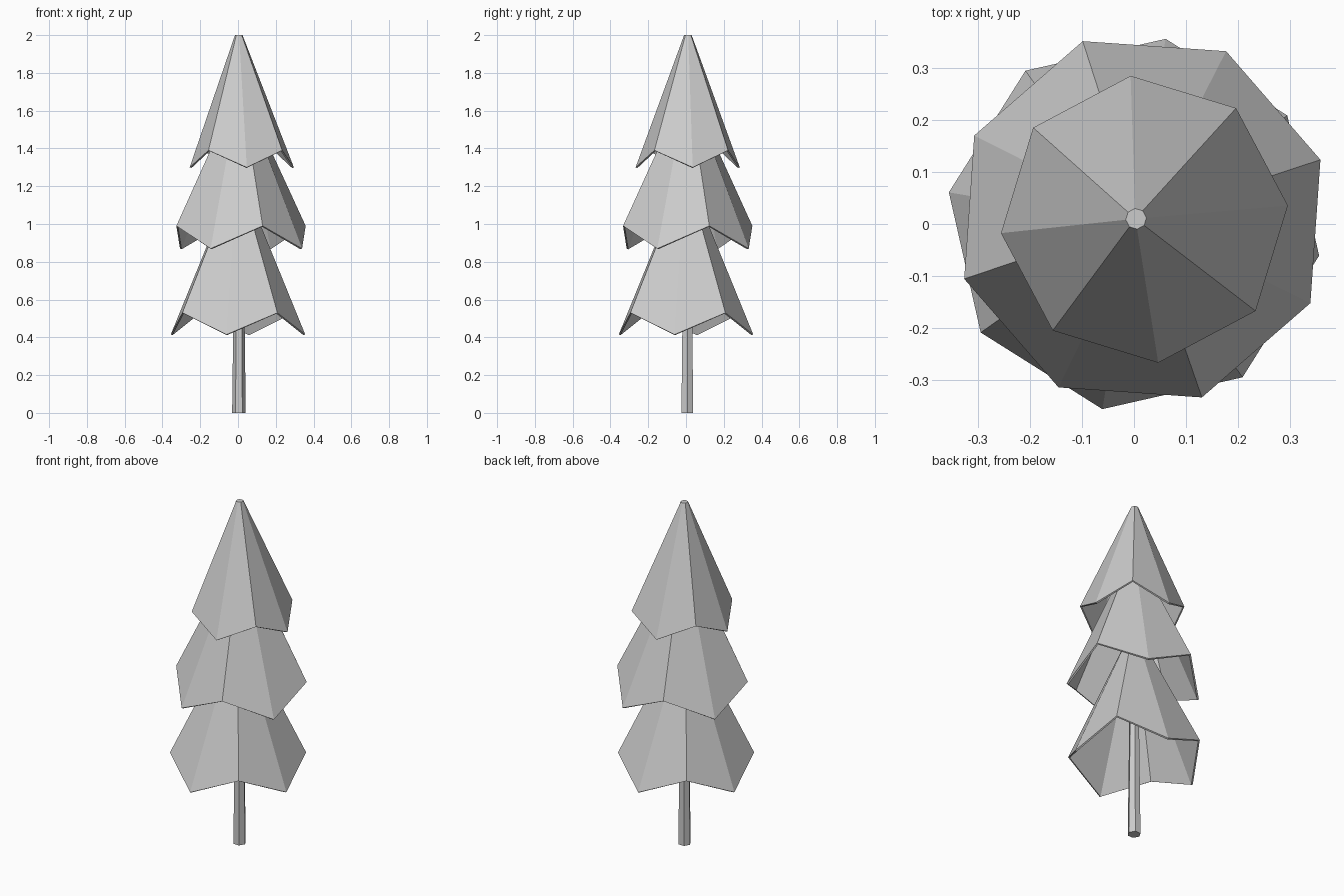
import bpy, bmesh
from math import radians, cos, sin
from mathutils import Vector

cube = bpy.data.objects.get("Cube")
if cube:
    bpy.data.objects.remove(cube, do_unlink=True)

# One flat colour for the whole tree
grey = bpy.data.materials.new("light grey")
grey.use_nodes = True
colour = (0.6, 0.6, 0.6, 1)
grey.diffuse_color = colour
grey.node_tree.nodes["Principled BSDF"].inputs["Base Color"].default_value = colour


def ring(bm, centre, radius, heights, sides, turn):
    """Ring of vertices whose heights cycle through the given list."""
    return [bm.verts.new((centre[0] + radius * cos(turn + i * radians(360 / sides)),
                          centre[1] + radius * sin(turn + i * radians(360 / sides)),
                          heights[i % len(heights)])) for i in range(sides)]


def loft(name, lower, upper, sides, turn, closed):
    """Flat-sided body between two rings, each (centre, radius, heights)."""
    bm = bmesh.new()
    a = ring(bm, *lower, sides, turn)
    b = ring(bm, *upper, sides, turn)
    for i in range(sides):
        j = (i + 1) % sides
        bm.faces.new((a[i], a[j], b[j], b[i]))
    bm.faces.new(b)
    if closed:
        bm.faces.new(a[::-1])
    mesh = bpy.data.meshes.new(name)
    bm.to_mesh(mesh)
    bm.free()
    mesh.materials.append(grey)
    obj = bpy.data.objects.new(name, mesh)
    bpy.context.collection.objects.link(obj)
    return obj


# Trunk: slim tapering hexagonal post
loft("trunk", ((0.005, 0.007), 0.036, [0]), ((0.005, 0.007), 0.025, [0.9]), 6, 0, True)

# Foliage: hollow eight-sided skirts with zigzag hems
# name, hem centre, tip centre, hem radius, hem heights, tip height, turn
tiers = [
    ("lower_branches", (0, 0), (0, 0), 0.361, [0.415, 0.53], 1.24, -9.7),
    ("middle_branches", (0.016, 0.009), (0.012, 0.009), 0.361, [0.99, 0.87], 1.70, 18.5),
    ("top_branches", (0.02, 0.009), (0.004, 0.01), 0.277, [1.3, 1.39], 2.0, 5.5),
]
for name, hem, tip, radius, heights, top, turn in tiers:
    tier = loft(name, (hem, radius, heights), (tip, 0.02, [top]), 8, radians(turn), False)
    shell = tier.modifiers.new("thickness", 'SOLIDIFY')
    shell.thickness = 0.01
    shell.offset = -1
